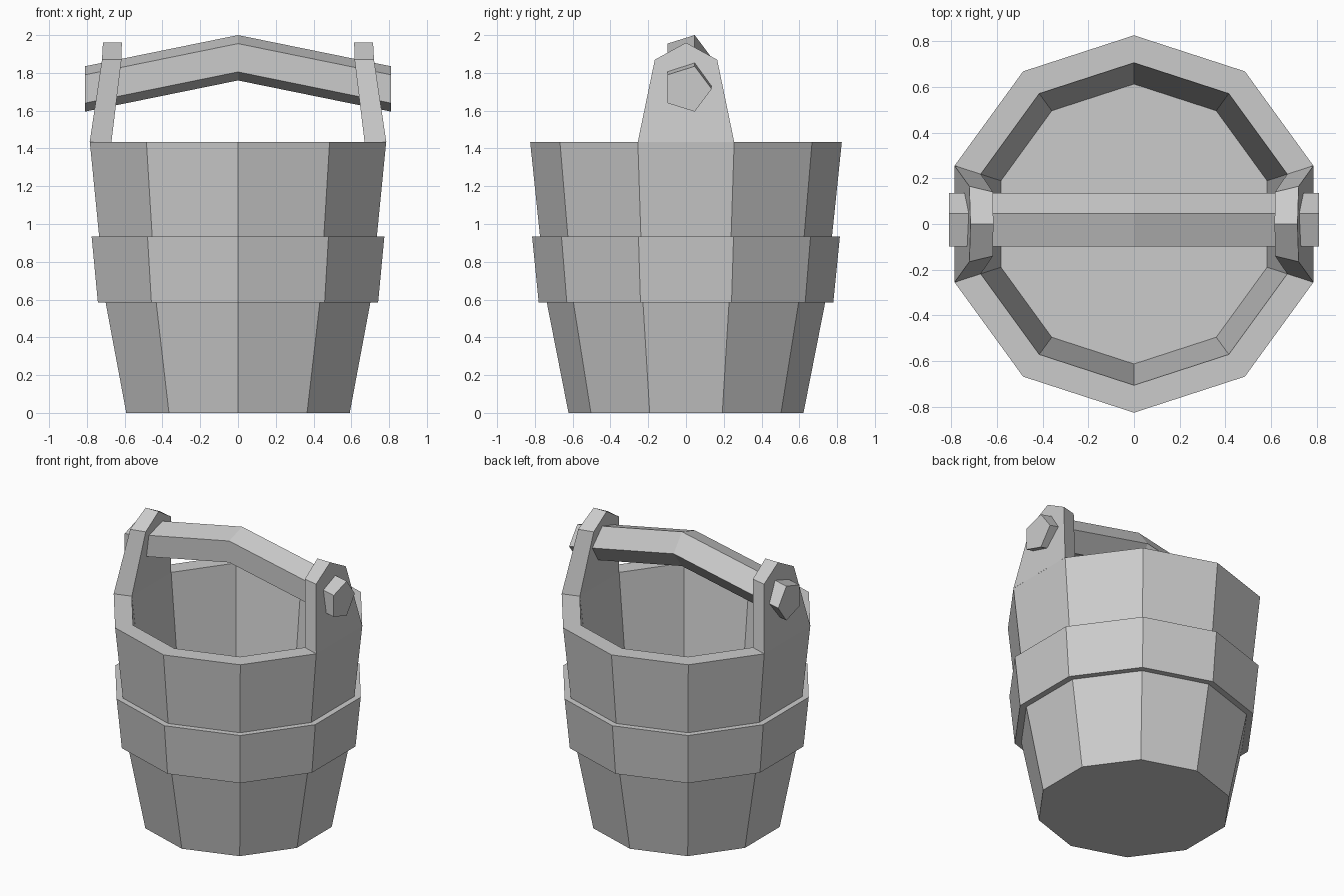
import bpy
from math import cos, sin, radians

if "Cube" in bpy.data.objects:
    bpy.data.objects.remove(bpy.data.objects["Cube"])

SIDES = 10


def make(name, verts, faces):
    mesh = bpy.data.meshes.new(name)
    mesh.from_pydata(verts, [], faces)
    mesh.update()
    ob = bpy.data.objects.new(name, mesh)
    bpy.context.collection.objects.link(ob)
    return ob


def lathe(name, profile, cap_start=False, cap_end=False, skip=()):
    """Turn an (r, z) profile around z; skip holds (segment, side) quads to leave open."""
    n = SIDES
    verts = [(r * cos(radians(36 * j - 18)), r * sin(radians(36 * j - 18)), z)
             for r, z in profile for j in range(n)]
    faces = []
    for i in range(len(profile) - 1):
        for j in range(n):
            if (i, j) not in skip:
                k = (j + 1) % n
                faces.append((i * n + j, i * n + k, (i + 1) * n + k, (i + 1) * n + j))
    if cap_start:
        faces.append(tuple(reversed(range(n))))
    if cap_end:
        faces.append(tuple(range(len(verts) - n, len(verts))))
    return make(name, verts, faces)


# Bucket: lower staves, hoop, upper staves with inside wall and floor
lathe("lower_staves", [(0.622, 0), (0.737, 0.585)], cap_start=True)
lathe("hoop", [(0.737, 0.585), (0.78, 0.585), (0.815, 0.935), (0.773, 0.935)])
lathe("upper_staves", [(0.773, 0.935), (0.825, 1.435), (0.705, 1.435), (0.612, 0.57)],
      cap_end=True, skip={(1, 0), (1, 5)})


# Lugs: two staves that rise above the rim and lean inward
outer = [(0.785, -0.255, 1.435), (0.72, -0.165, 1.87), (0.715, 0, 1.96),
         (0.72, 0.165, 1.87), (0.785, 0.255, 1.435)]
inner = [(0.67, -0.218, 1.435), (0.617, -0.14, 1.87), (0.615, 0, 1.96),
         (0.617, 0.14, 1.87), (0.67, 0.218, 1.435)]
lug_faces = [(4, 3, 2, 1, 0), (5, 6, 7, 8, 9)]
lug_faces += [(i, i + 1, i + 6, i + 5) for i in range(4)]
for name, s in (("right_lug", 1), ("left_lug", -1)):
    make(name, [(s * x, s * y, z) for x, y, z in outer + inner], lug_faces)


# Handle: five-sided bar, raised in the middle, passing through both lugs
section = [(-0.098, 1.64), (0.046, 1.595), (0.136, 1.715), (0.046, 1.835), (-0.098, 1.79)]
verts = [(x, y, z + dz) for x, dz in ((-0.81, 0), (0, 0.165), (0.81, 0)) for y, z in section]
faces = [(4, 3, 2, 1, 0), (10, 11, 12, 13, 14)]
for i in range(2):
    for j in range(5):
        a, b = i * 5 + j, i * 5 + (j + 1) % 5
        faces.append((a, b, b + 5, a + 5))
make("handle", verts, faces)
